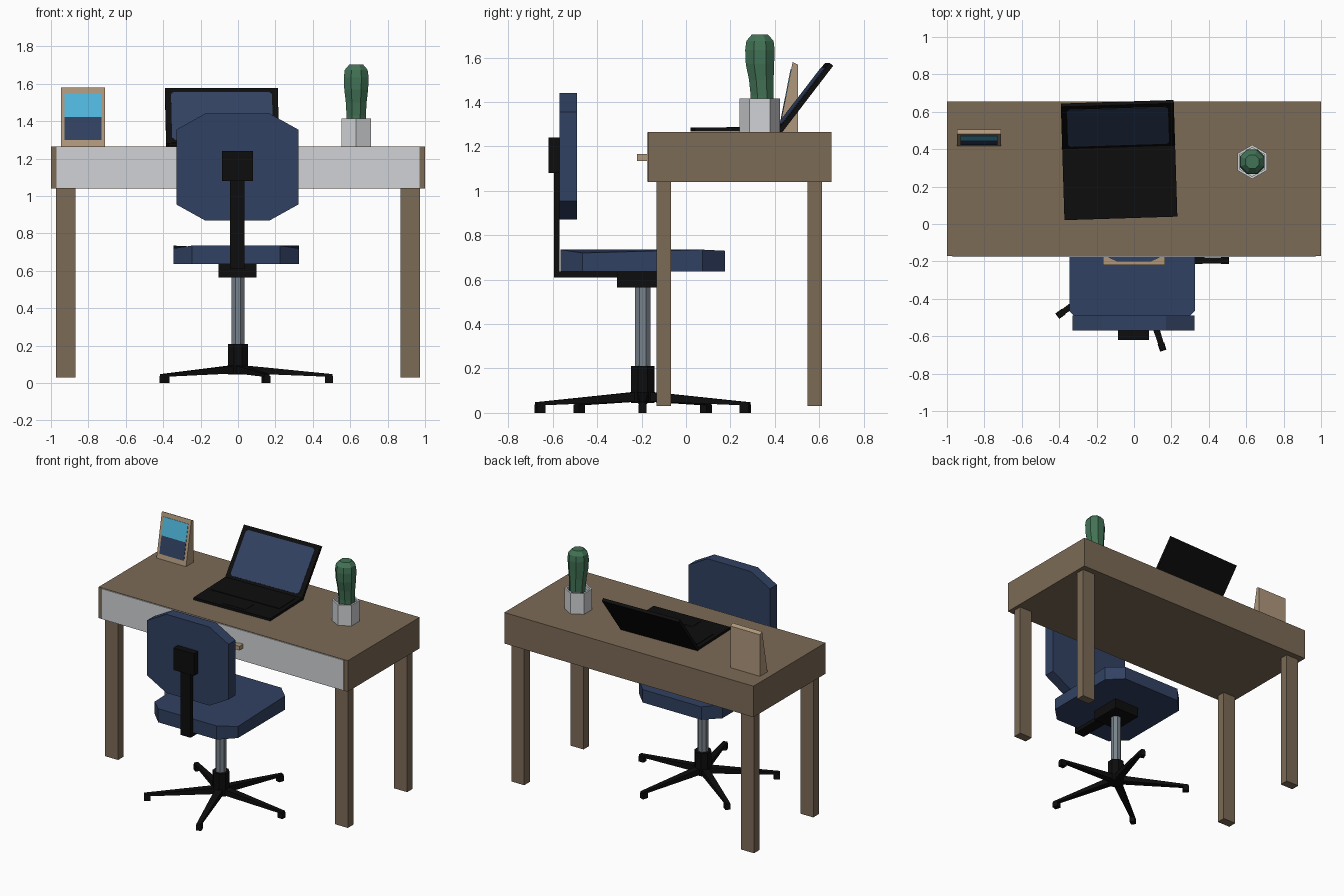
import bpy
import bmesh
import math
from mathutils import Matrix, Vector

if "Cube" in bpy.data.objects:
    bpy.data.objects.remove(bpy.data.objects["Cube"])


def material(name, rgb):
    m = bpy.data.materials.new(name)
    m.diffuse_color = (*rgb, 1)
    m.use_nodes = True
    m.node_tree.nodes["Principled BSDF"].inputs["Base Color"].default_value = m.diffuse_color
    return m


WOOD = material("brown_wood", (0.20, 0.145, 0.093))
TAN = material("tan_wood", (0.43, 0.31, 0.20))
WHITE = material("off_white", (0.64, 0.65, 0.67))
NAVY = material("navy", (0.031, 0.053, 0.122))
BLACK = material("black", (0.004, 0.004, 0.004))
STEEL = material("steel_grey", (0.19, 0.225, 0.26))
GREEN = material("cactus_green", (0.055, 0.17, 0.092))
SKY = material("sky_blue", (0.08, 0.48, 0.73))


def loft(name, rings, mat, matrix=None):
    """Skin a list of equal-length point rings and cap both ends."""
    bm = bmesh.new()
    loops = [[bm.verts.new(p) for p in ring] for ring in rings]
    n = len(loops[0])
    for a, b in zip(loops, loops[1:]):
        for i in range(n):
            j = (i + 1) % n
            bm.faces.new((a[i], a[j], b[j], b[i]))
    bm.faces.new(loops[0][::-1])
    bm.faces.new(loops[-1])
    if matrix:
        bm.transform(matrix)
    bmesh.ops.recalc_face_normals(bm, faces=bm.faces)
    mesh = bpy.data.meshes.new(name)
    bm.to_mesh(mesh)
    bm.free()
    mesh.materials.append(mat)
    ob = bpy.data.objects.new(name, mesh)
    bpy.context.collection.objects.link(ob)
    return ob


def prism(name, outline, lo, hi, axis, mat, matrix=None):
    """Extrude a 2D outline along an axis."""
    place = {"x": lambda a, b, h: (h, a, b),
             "y": lambda a, b, h: (a, h, b),
             "z": lambda a, b, h: (a, b, h)}[axis]
    return loft(name, [[place(a, b, h) for a, b in outline] for h in (lo, hi)], mat, matrix)


def box(name, x, y, z, mat, matrix=None):
    return prism(name, [(x[0], y[0]), (x[1], y[0]), (x[1], y[1]), (x[0], y[1])],
                 z[0], z[1], "z", mat, matrix)


def polygon(cx, cy, r, n, start=0.0):
    return [(cx + r * math.cos(start + math.tau * i / n),
             cy + r * math.sin(start + math.tau * i / n)) for i in range(n)]


def chamfered(x0, x1, y0, y1, cx, cy):
    return [(x0 + cx, y0), (x1 - cx, y0), (x1, y0 + cy), (x1, y1 - cy),
            (x1 - cx, y1), (x0 + cx, y1), (x0, y1 - cy), (x0, y0 + cy)]


# Desk: top case, drawer front, bracket handle and four legs
TOP = 1.265
box("desk_case", (-1, 1), (-0.17, 0.655), (1.04, TOP), WOOD)
box("drawer_front", (-0.97, 0.97), (-0.176, -0.169), (1.042, TOP - 0.003), WHITE)
prism("drawer_handle", [(-0.165, -0.175), (-0.165, -0.22), (0.165, -0.22), (0.165, -0.175),
                        (0.14, -0.175), (0.09, -0.198), (-0.09, -0.198), (-0.14, -0.175)],
      1.135, 1.165, "z", TAN)
for side, s in (("left", -1), ("right", 1)):
    for end, y in (("front", -0.1), ("back", 0.58)):
        box(f"{end}_{side}_desk_leg", sorted((s * 0.87, s * 0.974)),
            (y - 0.032, y + 0.032), (0.03, 1.04), WOOD)

# Chair base: hub, gas column, five tapered arms with caster blocks
CY = -0.195
prism("chair_hub", polygon(0, CY, 0.057, 8, math.pi / 8), 0.045, 0.21, "z", BLACK)
prism("chair_column", polygon(0, CY, 0.037, 8, math.pi / 8), 0.2, 0.57, "z", STEEL)
for i in range(5):
    turn = Matrix.Translation((0, CY, 0)) @ Matrix.Rotation(math.tau * i / 5, 4, "Z")
    arm = [[(r, -w, lo), (r, w, lo), (r, w, hi), (r, -w, hi)]
           for r, w, lo, hi in ((0.03, 0.026, 0.052, 0.095), (0.505, 0.014, 0.033, 0.048))]
    loft(f"chair_arm_{i + 1}", arm, BLACK, turn)
    box(f"caster_{i + 1}", (0.465, 0.507), (-0.018, 0.018), (0, 0.037), BLACK, turn)

# Chair support: block under the seat and the bent bar to the backrest
box("seat_block", (-0.105, 0.1), (-0.31, -0.08), (0.565, 0.637), BLACK)
prism("back_bar", [(-0.25, 0.61), (-0.25, 0.636), (-0.57, 0.636), (-0.57, 1.2),
                   (-0.595, 1.2), (-0.595, 0.61)], -0.044, 0.036, "x", BLACK)
box("back_plate", (-0.085, 0.08), (-0.62, -0.568), (1.08, 1.24), BLACK)

# Seat: octagon slab with a slightly dished top; backrest: upright octagon
plan = chamfered(-0.345, 0.325, -0.565, 0.175, 0.1, 0.1)
dish = (0.735, 0.735, 0.72, 0.735, 0.73, 0.73, 0.735, 0.72)
loft("seat", [[(x, y, 0.636) for x, y in plan],
              [(x, y, z) for (x, y), z in zip(plan, dish)]], NAVY)
prism("backrest", chamfered(-0.33, 0.323, 0.87, 1.44, 0.153, 0.085), -0.57, -0.49, "y", NAVY)

# Laptop, turned slightly on the desk
lap = Matrix.Translation((-0.07, 0.03, TOP)) @ Matrix.Rotation(math.radians(1.8), 4, "Z")
box("laptop_base", (-0.302, 0.302), (0, 0.385), (0.002, 0.019), BLACK, lap)
box("keyboard", (-0.27, 0.27), (0.16, 0.345), (0.018, 0.023), BLACK, lap)
box("touchpad", (-0.09, 0.09), (0.025, 0.135), (0.018, 0.021), BLACK, lap)
lid = lap @ Matrix.Translation((0, 0.375, 0.01)) @ Matrix.Rotation(math.radians(-37.5), 4, "X")
box("laptop_lid", (-0.302, 0.302), (0, 0.022), (0, 0.38), BLACK, lid)
prism("laptop_screen", chamfered(-0.27, 0.27, 0.03, 0.352, 0.014, 0.014),
      -0.003, 0.001, "y", NAVY, lid)

# Picture frame: solid wedge with a two-colour picture on its leaning face
prism("picture_frame", [(0.418, TOP), (0.48, 1.58), (0.505, 1.567), (0.505, TOP)],
      -0.947, -0.71, "x", TAN)
face = Matrix.Translation((-0.8285, 0.418, TOP)) @ Matrix.Rotation(-math.atan2(0.062, 0.315), 4, "X")
box("picture_ground", (-0.098, 0.098), (-0.003, 0.001), (0.035, 0.161), NAVY, face)
box("picture_sky", (-0.098, 0.098), (-0.003, 0.001), (0.161, 0.289), SKY, face)

# Plant pot: hexagon with a recessed top
rings = []
for r, z in ((0.091, TOP), (0.091, 1.415), (0.077, 1.415), (0.077, 1.385)):
    rings.append([(x, y, z) for x, y in polygon(0.632, 0.332, r, 6, math.pi / 2)])
loft("plant_pot", rings, WHITE)

# Cactus: eight-sided stem that swells towards the top
rings = []
for r, z, dy in ((0.056, 1.37, 0.01), (0.056, 1.43, 0.01), (0.06, 1.5, 0.006),
                 (0.069, 1.57, 0), (0.072, 1.635, 0), (0.066, 1.675, 0), (0.04, 1.703, 0)):
    rings.append([(x, y, z) for x, y in polygon(0.632, 0.333 + dy, r, 8, math.pi / 8)])
loft("cactus", rings, GREEN)
